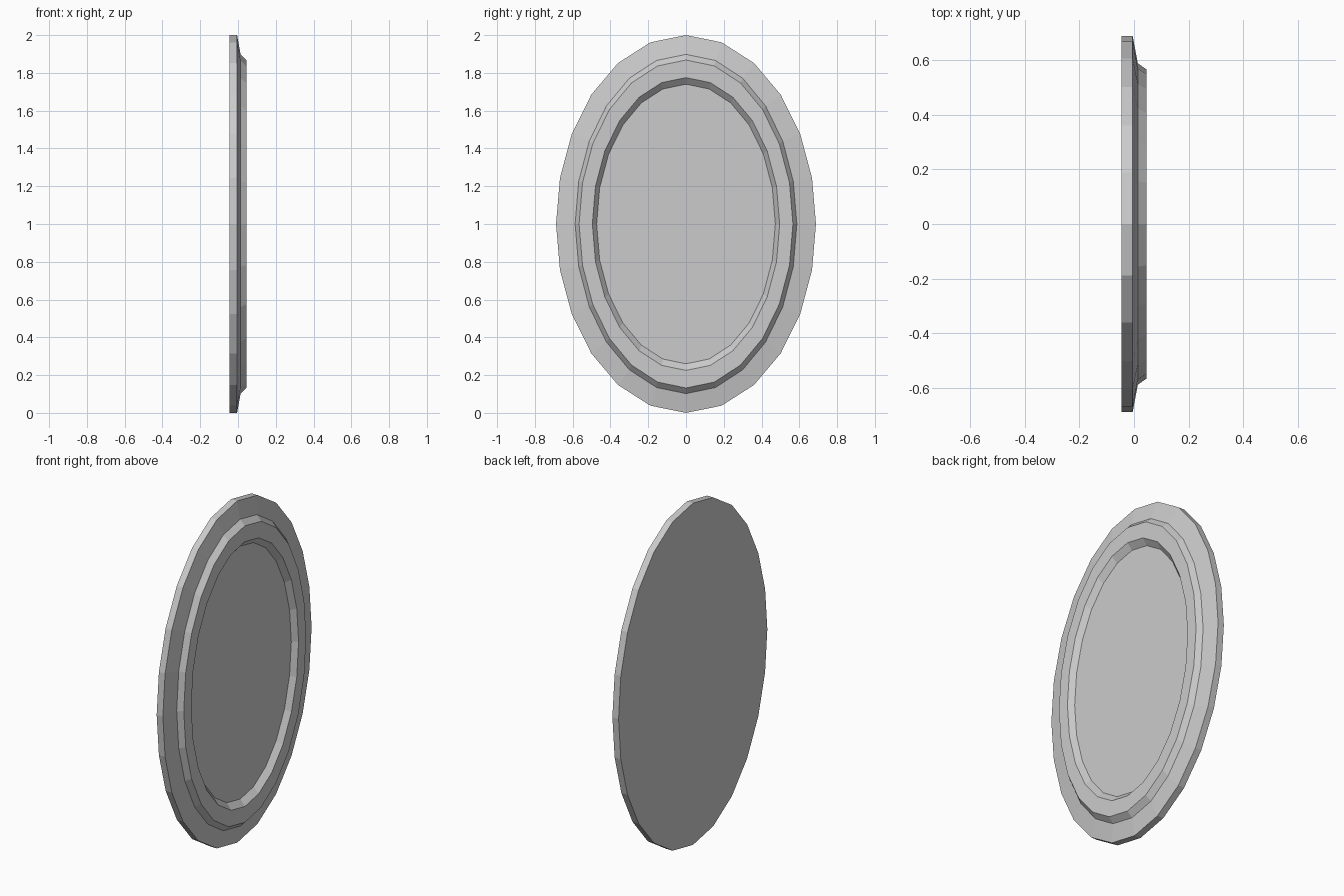
import bpy, bmesh
from math import sin, cos, radians

cube = bpy.data.objects.get("Cube")
if cube:
    bpy.data.objects.remove(cube, do_unlink=True)

# One plain grey for the whole plaque
grey = bpy.data.materials.new("plain_grey")
grey.use_nodes = True
colour = (0.6, 0.6, 0.6, 1)
grey.diffuse_color = colour
grey.node_tree.nodes["Principled BSDF"].inputs["Base Color"].default_value = colour

SIDES = 24

# Profile from back to recessed panel: depth x, half width, half height, corner spread
PROFILE = [
    (-0.045, 0.688, 1.0, 1.8),     # back edge
    (-0.005, 0.688, 1.0, 1.8),     # front edge of the rim
    (0.014, 0.587, 0.898, 0.9),    # foot of the raised moulding
    (0.045, 0.566, 0.868, 0.8),    # outer top of the moulding
    (0.045, 0.496, 0.775, 0.0),    # inner top of the moulding
    (0.014, 0.473, 0.74, 0.0),     # recessed panel
]


def oval_ring(bm, x, half_width, half_height, spread):
    ring = []
    for i in range(SIDES):
        a = radians(360 * i / SIDES)
        a += radians(spread) * sin(2 * a)
        ring.append(bm.verts.new((x, half_width * sin(a), 1 + half_height * cos(a))))
    return ring


bm = bmesh.new()
rings = [oval_ring(bm, *p) for p in PROFILE]
for low, high in zip(rings, rings[1:]):
    for i in range(SIDES):
        j = (i + 1) % SIDES
        bm.faces.new((low[i], low[j], high[j], high[i]))

# Flat back and recessed front panel
bm.faces.new(rings[0])
bm.faces.new(rings[-1])
bmesh.ops.recalc_face_normals(bm, faces=bm.faces)

mesh = bpy.data.meshes.new("oval_plaque")
bm.to_mesh(mesh)
bm.free()
mesh.materials.append(grey)
plaque = bpy.data.objects.new("oval_plaque", mesh)
bpy.context.collection.objects.link(plaque)
